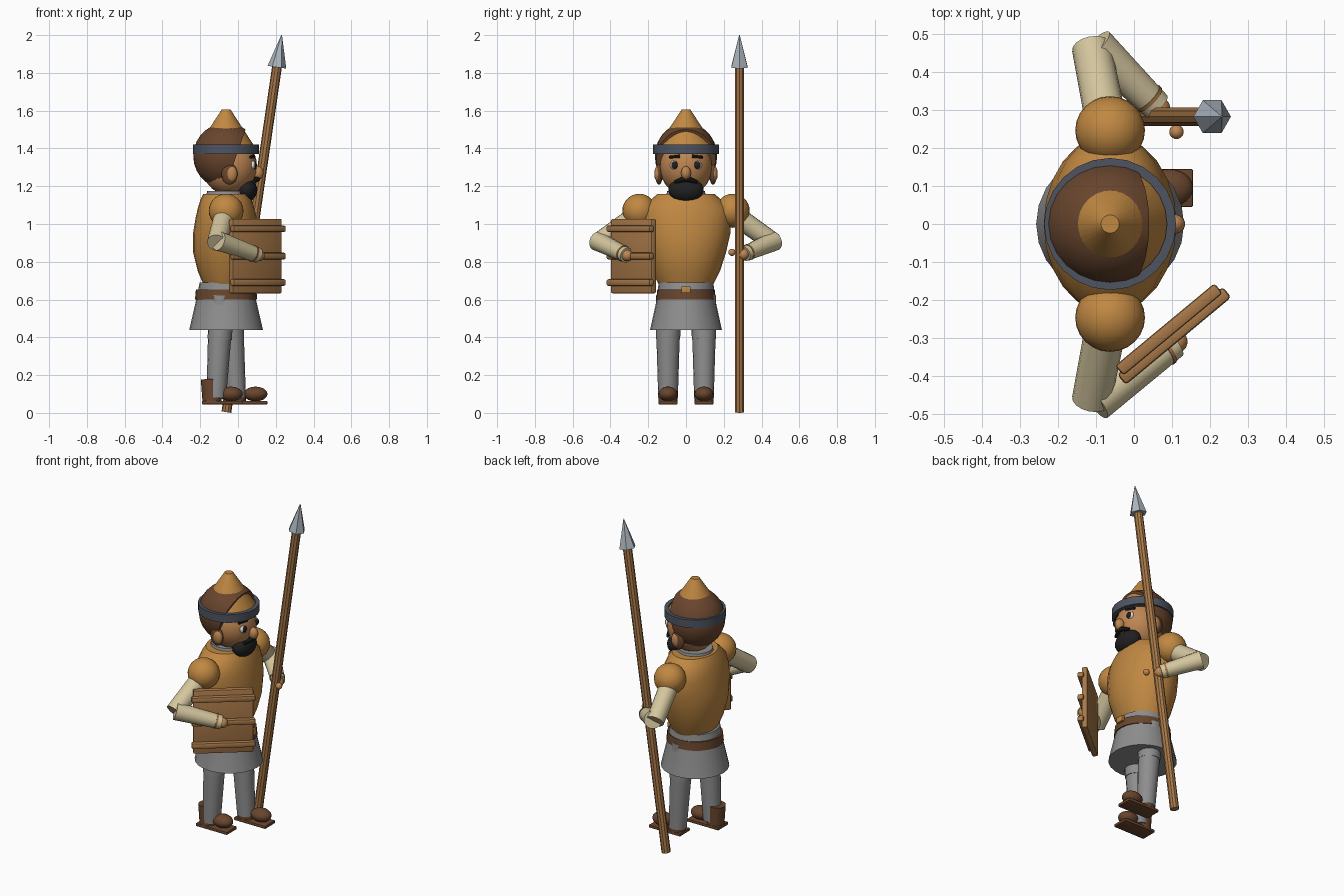
import bpy, bmesh, math
from mathutils import Vector, Matrix

cube = bpy.data.objects.get("Cube")
if cube:
    bpy.data.objects.remove(cube)


def material(name, srgb):
    m = bpy.data.materials.new(name)
    col = [((c / 255 + 0.055) / 1.055) ** 2.4 for c in srgb] + [1]
    m.use_nodes = True
    m.diffuse_color = col
    bsdf = m.node_tree.nodes["Principled BSDF"]
    bsdf.inputs["Base Color"].default_value = col
    return m


LEATHER = material("tan leather", (192, 136, 66))
SKIN = material("skin", (190, 134, 82))
IRON = material("dark iron", (78, 84, 97))
STEEL = material("pale steel", (172, 181, 190))
LINEN = material("cream linen", (212, 198, 158))
CLOTH = material("grey cloth", (142, 142, 142))
BROWN = material("dark brown", (104, 69, 45))
BLACK = material("black", (32, 32, 32))
WOOD = material("wood", (168, 120, 72))
WHITE = material("white", (225, 225, 225))

CX = -0.063  # body axis


def finish(name, bm, mat, smooth=True):
    bmesh.ops.recalc_face_normals(bm, faces=bm.faces)
    me = bpy.data.meshes.new(name)
    bm.to_mesh(me)
    bm.free()
    me.materials.append(mat)
    ob = bpy.data.objects.new(name, me)
    bpy.context.collection.objects.link(ob)
    if smooth:
        bpy.ops.object.select_all(action="DESELECT")
        ob.select_set(True)
        bpy.context.view_layer.objects.active = ob
        bpy.ops.object.shade_smooth_by_angle(angle=math.radians(35))
    return ob


def loft(name, rings, mat, cx=CX, cy=0, n=24):
    """Stack of elliptical rings (z, rx, ry), capped at both ends."""
    bm = bmesh.new()
    loops = []
    for z, rx, ry in rings:
        loops.append([bm.verts.new((cx + rx * math.cos(a), cy + ry * math.sin(a), z))
                      for a in (math.tau * i / n for i in range(n))])
    for lo, hi in zip(loops, loops[1:]):
        for i in range(n):
            j = (i + 1) % n
            bm.faces.new((lo[i], lo[j], hi[j], hi[i]))
    bm.faces.new(loops[0])
    bm.faces.new(loops[-1])
    return finish(name, bm, mat)


def rod(name, a, b, r1, r2, mat, n=16, smooth=True):
    a, b = Vector(a), Vector(b)
    d = b - a
    mtx = Matrix.Translation((a + b) / 2) @ d.to_track_quat("Z", "Y").to_matrix().to_4x4()
    bm = bmesh.new()
    bmesh.ops.create_cone(bm, cap_ends=True, segments=n, radius1=r1, radius2=r2,
                          depth=d.length, matrix=mtx)
    return finish(name, bm, mat, smooth)


def ball(name, centre, radii, mat, cut=None):
    bm = bmesh.new()
    bmesh.ops.create_uvsphere(bm, u_segments=24, v_segments=14, radius=1,
                              matrix=Matrix.Translation(centre) @ Matrix.Diagonal((*radii, 1)))
    if cut:
        res = bmesh.ops.bisect_plane(bm, geom=bm.verts[:] + bm.edges[:] + bm.faces[:],
                                     plane_co=cut[0], plane_no=cut[1], clear_outer=True)
        bmesh.ops.contextual_create(
            bm, geom=[e for e in res["geom_cut"] if isinstance(e, bmesh.types.BMEdge)])
    return finish(name, bm, mat)


def box(name, centre, size, mat, angle=0, bevel=0.006):
    bm = bmesh.new()
    mtx = Matrix.Translation(centre) @ Matrix.Rotation(angle, 4, "Z") @ Matrix.Diagonal((*size, 1))
    bmesh.ops.create_cube(bm, size=1, matrix=mtx)
    bmesh.ops.bevel(bm, geom=bm.edges[:], offset=bevel, segments=2, affect="EDGES", profile=0.5)
    return finish(name, bm, mat)


# Torso, skirt and belt
loft("tunic", [(0.68, 0.12, 0.145), (0.75, 0.15, 0.18), (0.85, 0.175, 0.212), (0.95, 0.175, 0.235),
               (1.04, 0.16, 0.24), (1.09, 0.148, 0.225), (1.13, 0.135, 0.185), (1.16, 0.12, 0.15)], LEATHER)
loft("skirt", [(0.44, 0.195, 0.19), (0.6, 0.158, 0.155), (0.69, 0.14, 0.145)], CLOTH)
loft("belt", [(0.6, 0.165, 0.158), (0.652, 0.16, 0.152)], BROWN)
box("buckle", (CX + 0.163, 0, 0.652), (0.02, 0.05, 0.036), LEATHER, bevel=0.003)
loft("collar", [(1.1, 0.115, 0.115), (1.175, 0.1, 0.1)], CLOTH)

# Head
ball("head", (-0.045, 0, 1.305), (0.146, 0.14, 0.152), SKIN)
ball("hair", (CX, 0, 1.36), (0.174, 0.165, 0.175), BROWN, cut=((-0.03, 0, 1.3), (1, 0, -0.35)))
ball("nose", (0.105, 0, 1.27), (0.03, 0.026, 0.036), SKIN)
ball("beard", (0.045, 0, 1.18), (0.056, 0.093, 0.064), BLACK)
for side, s in (("left", 1), ("right", -1)):
    ball(side + "_ear", (-0.045, s * 0.143, 1.265), (0.042, 0.02, 0.057), BROWN)
    ball(side + "_inner_ear", (-0.035, s * 0.148, 1.265), (0.03, 0.02, 0.042), SKIN)
    ball(side + "_eye_white", (0.077, s * 0.06, 1.312), (0.016, 0.024, 0.024), WHITE)
    ball(side + "_pupil", (0.087, s * 0.06, 1.312), (0.01, 0.018, 0.02), BLACK)
    rod(side + "_eyebrow", (0.083, s * 0.03, 1.358), (0.066, s * 0.088, 1.354), 0.01, 0.007, BLACK, 8)
    rod(side + "_moustache", (0.102, s * 0.004, 1.24), (0.085, s * 0.06, 1.222), 0.017, 0.008, BLACK, 10)

# Helmet
loft("helmet_cone", [(1.375, 0.165, 0.165), (1.41, 0.151, 0.151), (1.605, 0.024, 0.024)], LEATHER, n=32)
loft("helmet_band", [(1.37, 0.174, 0.174), (1.42, 0.174, 0.174), (1.42, 0.15, 0.15), (1.4, 0.15, 0.15)],
     IRON, n=24)

# Arms, mirrored
for side, s in (("left", 1), ("right", -1)):
    ball(side + "_shoulder", (CX, s * 0.247, 1.07), (0.092, 0.09, 0.09), LEATHER)
    elbow = Vector((-0.112, s * 0.465, 0.9))
    wrist = Vector((0.06, s * 0.31, 0.842)) if s > 0 else Vector((0.105, s * 0.315, 0.835))
    rod(side + "_upper_arm", (CX - 0.005, s * 0.24, 1.06), elbow, 0.055, 0.052, LINEN)
    start = elbow + Vector((0.01, s * 0.005, 0.01))
    along = (wrist - start).normalized()
    rod(side + "_forearm", start, wrist, 0.052, 0.04, LINEN)
    rod(side + "_cuff", wrist - along * 0.035, wrist - along * 0.025, 0.0445, 0.0435, WOOD)
    ball(side + "_hand", wrist + along * 0.008, (0.03, 0.03, 0.03), SKIN)
ball("left_thumb", (0.112, 0.243, 0.85), (0.019, 0.019, 0.019), SKIN)

# Legs and shoes, one stride apart
for side, s, hip, ankle, foot in (("left", 1, -0.045, -0.01, 0.048), ("right", -1, -0.085, -0.115, -0.083)):
    y = s * 0.095
    knee = hip + (ankle - hip) * 0.4
    rod(side + "_thigh", (hip, y * 0.95, 0.62), (knee, y, 0.39), 0.068, 0.064, CLOTH)
    rod(side + "_shin", (knee, y, 0.41), (ankle, y, 0.08), 0.062, 0.052, CLOTH)
    box(side + "_sole", (foot, y, 0.054), (0.215, 0.1, 0.018), BROWN, bevel=0.004)
    ball(side + "_toe", (foot + 0.045, y, 0.1), (0.063, 0.05, 0.039), BROWN)
    rod(side + "_boot", (foot - 0.055, y, 0.06), (foot - 0.062, y, 0.18), 0.05, 0.052, BROWN)

# Spear
def spear_point(z):
    return (-0.062 + 0.1465 * z, 0.283, z)


rod("spear_shaft", spear_point(0.004), spear_point(1.84), 0.026, 0.026, WOOD, 10)
rod("spear_head", spear_point(1.83), spear_point(2.0), 0.05, 0.002, STEEL, 6, False)

# Shield: board with three rails on the outer face
turn = math.radians(39.7)
outward = Vector((math.sin(turn), -math.cos(turn), 0))
middle = Vector((0.092, -0.278, 0.83))
box("shield_board", middle, (0.34, 0.034, 0.395), WOOD, turn, 0.008)
for i, z in enumerate((0.69, 0.83, 0.975)):
    spot = middle + outward * 0.022
    spot.z = z
    box("shield_rail_%d" % (i + 1), spot, (0.362, 0.036, 0.036), WOOD, turn, 0.01)
